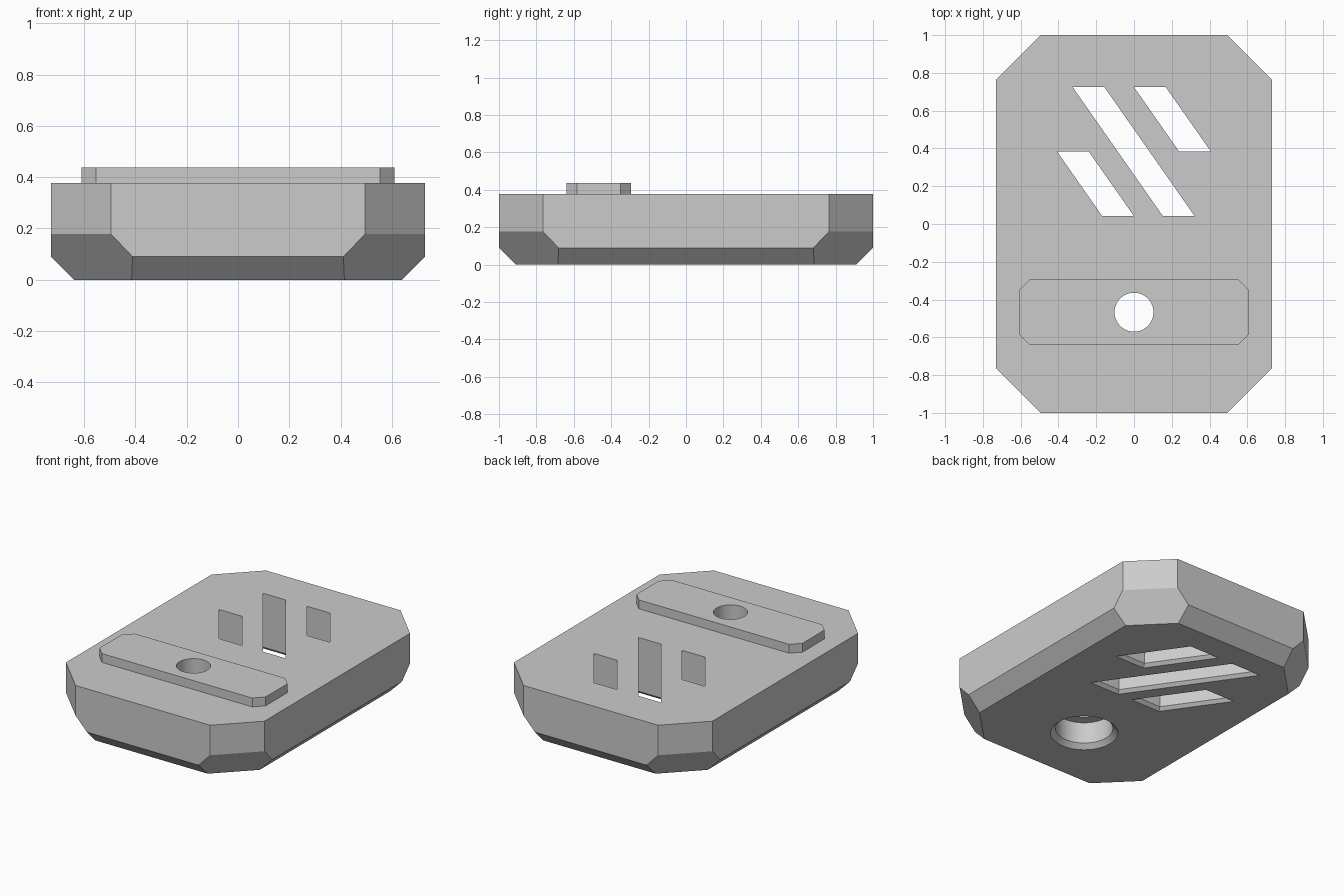
import bpy
import bmesh
from math import cos, sin, pi, radians, hypot

if "Cube" in bpy.data.objects:
    bpy.data.objects.remove(bpy.data.objects["Cube"], do_unlink=True)

grey = bpy.data.materials.new("light grey")
grey.use_nodes = True
COLOUR = (0.6, 0.6, 0.6, 1)
grey.diffuse_color = COLOUR
grey.node_tree.nodes["Principled BSDF"].inputs["Base Color"].default_value = COLOUR

TOP, PLATE_TOP = 0.378, 0.437
HOLE_Y = -0.467


def finish(bm, name):
    """Turn a bmesh into a linked grey object."""
    bmesh.ops.recalc_face_normals(bm, faces=bm.faces)
    mesh = bpy.data.meshes.new(name)
    bm.to_mesh(mesh)
    bm.free()
    mesh.materials.append(grey)
    obj = bpy.data.objects.new(name, mesh)
    bpy.context.collection.objects.link(obj)
    return obj


def loft(name, rings):
    """Solid skinned through rings of equal point count."""
    bm = bmesh.new()
    loops = [[bm.verts.new(p) for p in ring] for ring in rings]
    n = len(loops[0])
    for a, b in zip(loops, loops[1:]):
        for i in range(n):
            j = (i + 1) % n
            bm.faces.new((a[i], a[j], b[j], b[i]))
    bm.faces.new(loops[0])
    bm.faces.new(loops[-1])
    return finish(bm, name)


def cut(obj, cutter):
    mod = obj.modifiers.new("cut", "BOOLEAN")
    mod.operation = "DIFFERENCE"
    mod.solver = "EXACT"
    mod.object = cutter
    bpy.context.view_layer.objects.active = obj
    bpy.ops.object.modifier_apply(modifier=mod.name)


# Body: mirrored corner points wrapped in a convex hull
bm = bmesh.new()
corner = [
    (0.495, 1, TOP), (0.73, 0.765, TOP),
    (0.495, 1, 0.178), (0.73, 0.765, 0.178),
    (0.411, 1, 0.09), (0.73, 0.681, 0.09),
    (0.415, 0.91, 0), (0.64, 0.685, 0),
]
for sx in (-1, 1):
    for sy in (-1, 1):
        for x, y, z in corner:
            bm.verts.new((sx * x, sy * y, z))
bmesh.ops.convex_hull(bm, input=bm.verts)
bmesh.ops.dissolve_limit(bm, angle_limit=radians(3), verts=bm.verts, edges=bm.edges)
body = finish(bm, "body")


# Raised plate with clipped corners
def plate_ring(z, w=0.61, h=0.173, c=0.057):
    pts = [(w, h - c), (w - c, h), (c - w, h), (-w, h - c),
           (-w, c - h), (c - w, -h), (w - c, -h), (w, c - h)]
    return [(x, y + HOLE_Y, z) for x, y in pts]


plate = loft("raised_plate", [plate_ring(TOP - 0.01), plate_ring(PLATE_TOP)])


# Stepped round hole: chamfered pocket below, narrow bore above
def circle(r, z, n=64):
    return [(r * cos(2 * pi * i / n), HOLE_Y + r * sin(2 * pi * i / n), z) for i in range(n)]


steps = [(0.233, -0.03), (0.173, 0.03), (0.173, 0.17), (0.103, 0.17), (0.103, 0.6)]
hole = loft("hole_cutter", [circle(r, z) for r, z in steps])
cutters = [hole]
cut(body, hole)
cut(plate, hole)

# Slanted slots, chamfered at the underside
SLANT, WIDTH = 0.7, 0.168


def slot_ring(x, y_top, y_low, grow, z):
    side = grow * hypot(1, SLANT)
    ring = []
    for y, flip in ((y_top + grow, False), (y_low - grow, True)):
        left = x + SLANT * (y_top - y) - side
        pair = [(left, y, z), (left + WIDTH + 2 * side, y, z)]
        ring += pair[::-1] if flip else pair
    return ring


for x, y_top, y_low in ((-0.325, 0.725, 0.042), (0, 0.725, 0.383), (-0.407, 0.383, 0.042)):
    slot = loft("slot_cutter", [slot_ring(x, y_top, y_low, g, z)
                                for g, z in ((0.04, -0.02), (0, 0.02), (0, 0.6))])
    cut(body, slot)
    cutters.append(slot)

for cutter in cutters:
    bpy.data.objects.remove(cutter, do_unlink=True)

# Smooth bore walls, crisp edges elsewhere
for obj in (body, plate):
    bpy.ops.object.select_all(action="DESELECT")
    obj.select_set(True)
    bpy.context.view_layer.objects.active = obj
    bpy.ops.object.shade_smooth_by_angle(angle=radians(25))
